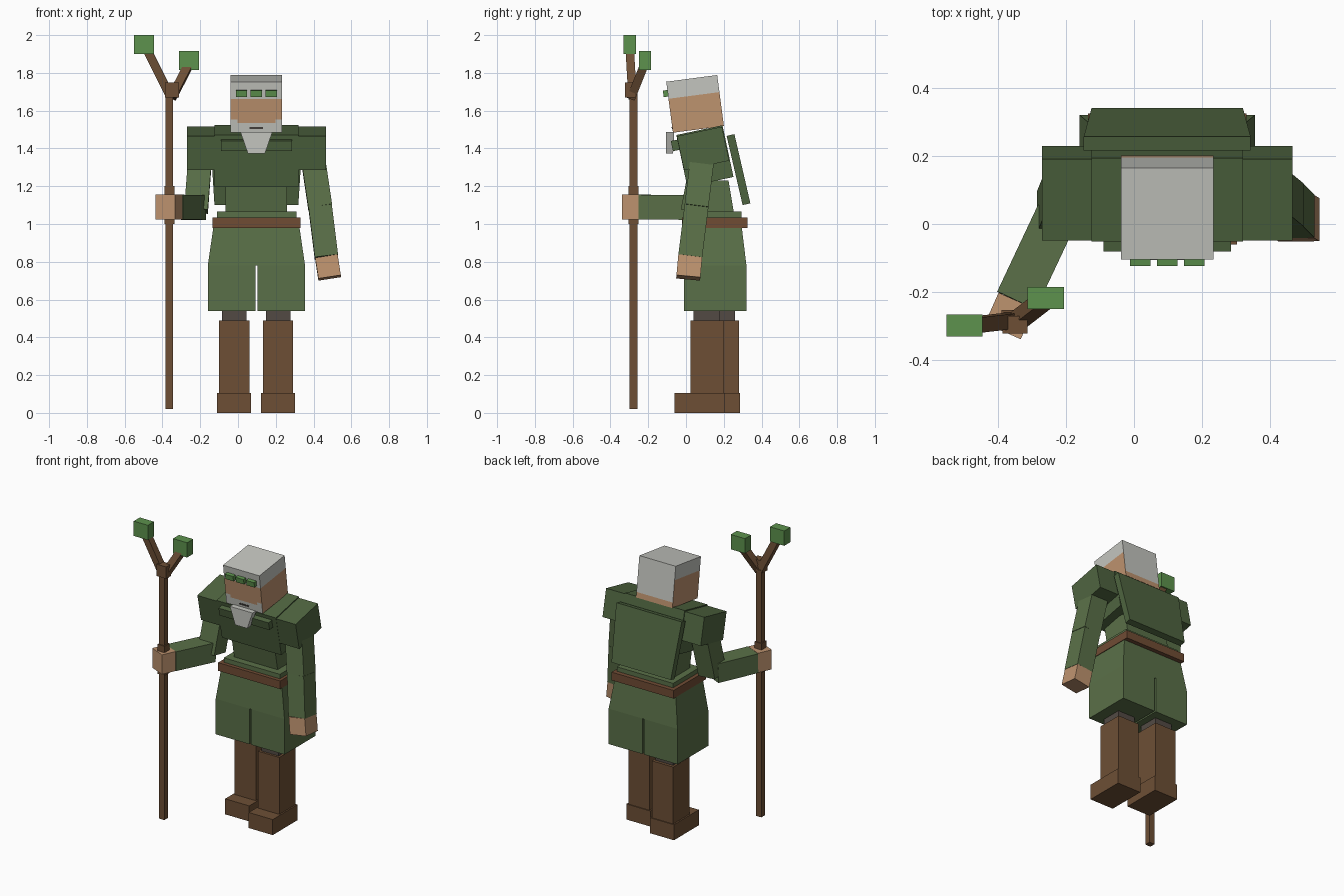
import bpy, bmesh, math
from mathutils import Vector, Matrix

if "Cube" in bpy.data.objects:
    bpy.data.objects.remove(bpy.data.objects["Cube"])


def material(name, rgb):
    def lin(c):
        c /= 255
        return c / 12.92 if c <= 0.04045 else ((c + 0.055) / 1.055) ** 2.4
    m = bpy.data.materials.new(name)
    m.diffuse_color = (*[lin(c) for c in rgb], 1)
    m.use_nodes = True
    m.node_tree.nodes["Principled BSDF"].inputs["Base Color"].default_value = m.diffuse_color
    return m


TUNIC = material("tunic green", (90, 112, 72))
CLOAK = material("cloak green", (79, 101, 64))
LEAF = material("leaf green", (93, 146, 77))
BROWN = material("leather brown", (109, 79, 53))
BELT = material("belt brown", (112, 76, 52))
SKIN = material("skin", (190, 147, 111))
HAIR = material("grey hair", (196, 197, 191))
SOCK = material("sock grey", (82, 74, 68))
DARK = material("mouth dark", (70, 66, 62))

CX = 0.0975  # middle of the body


def finish(name, bm, mats, matrix=None):
    if matrix is not None:
        bm.transform(matrix)
    bmesh.ops.recalc_face_normals(bm, faces=bm.faces)
    me = bpy.data.meshes.new(name)
    bm.to_mesh(me)
    bm.free()
    for m in mats:
        me.materials.append(m)
    ob = bpy.data.objects.new(name, me)
    bpy.context.collection.objects.link(ob)
    return ob


def loft(name, mat, rings, matrix=None):
    """Stack of rectangles, each given as (z, x0, x1, y0, y1)."""
    bm = bmesh.new()
    loops = [[bm.verts.new(p) for p in ((x0, y0, z), (x1, y0, z), (x1, y1, z), (x0, y1, z))]
             for z, x0, x1, y0, y1 in rings]
    bm.faces.new(loops[0])
    bm.faces.new(loops[-1])
    for a, b in zip(loops, loops[1:]):
        for i in range(4):
            j = (i + 1) % 4
            bm.faces.new((a[i], a[j], b[j], b[i]))
    return finish(name, bm, [mat], matrix)


def box(name, mat, x0, x1, y0, y1, z0, z1, matrix=None):
    return loft(name, mat, [(z0, x0, x1, y0, y1), (z1, x0, x1, y0, y1)], matrix)


def beam(name, mat, a, b, w, d, ref=(1, 0, 0)):
    """Square bar from a to b; w is measured along ref."""
    a, b = Vector(a), Vector(b)
    z = (b - a).normalized()
    y = z.cross(Vector(ref)).normalized()
    x = y.cross(z)
    m = Matrix((x, y, z)).transposed().to_4x4()
    m.translation = a
    return box(name, mat, -w / 2, w / 2, -d / 2, d / 2, 0, (b - a).length, m)


def lean(y, z, deg):
    return Matrix.Translation((CX, y, z)) @ Matrix.Rotation(math.radians(deg), 4, 'X')


# Legs, one stepping forward
for side, cx, dy in (("right", -0.02, 0.08), ("left", 0.212, 0.0)):
    box(side + "_boot_foot", BROWN, cx - .09, cx + .09, -.06 + dy, .206 + dy, 0, .105)
    box(side + "_boot_shaft", BROWN, cx - .08, cx + .08, .025 + dy, .2 + dy, .1, .49)
    box(side + "_sock", SOCK, cx - .065, cx + .065, .04 + dy, .18 + dy, .48, .6)

# Skirt with slit, belt and waist
loft("skirt_top", TUNIC, [(.78, -.16, .355, -.01, .32), (.985, -.13, .325, .005, .295)])
box("skirt_right", TUNIC, -.16, .092, -.01, .32, .54, .78)
box("skirt_left", TUNIC, .103, .355, -.01, .32, .54, .78)
box("belt", BELT, -.135, .33, -.02, .325, .98, 1.035)
box("waist", TUNIC, -.11, .31, .005, .295, 1.03, 1.065)

# Torso leaning forward
loft("lower_torso", TUNIC, [(1.05, -.065, .26, .055, .255), (1.23, -.065, .26, .02, .225)])
body = lean(.1, 1.36, 12)
box("upper_torso", CLOAK, -.2225, .2225, -.125, .125, -.14, .14, body)
box("collar", CLOAK, -.1875, .1875, -.16, -.1, .06, .115, body)

# Cape slab on the back
loft("cape", CLOAK, [(-.188, -.222, .222, -.021, .021), (.188, -.245, .245, -.021, .021)],
     lean(.278, 1.288, 13))

# Shoulder caps
for side, s in (("right", -1), ("left", 1)):
    x0, x1 = sorted((s * .22, s * .3675))
    box(side + "_shoulder", CLOAK, x0, x1, -.122, .122, -.092, .092, lean(.09, 1.4, 12))

# Hanging arm
sh, el, wr, tip = (.395, .088, 1.36), (.435, .055, 1.09), (.468, .022, .825), (.485, .012, .715)
beam("left_upper_arm", TUNIC, sh, el, .127, .127)
beam("left_forearm", TUNIC, el, wr, .124, .127)
beam("left_hand", SKIN, wr, tip, .12, .127)

# Bent arm holding the staff
beam("right_upper_arm", TUNIC, (-.2, .09, 1.36), (-.222, .035, 1.07), .125, .125)
beam("right_forearm", TUNIC, (-.225, .03, 1.087), (-.345, -.225, 1.09), .125, .13, (.91, -.41, 0))
beam("right_hand", SKIN, (-.345, -.225, 1.09), (-.385, -.315, 1.09), .115, .132, (.91, -.41, 0))

# Staff with forked top and leaf blocks
SX, SY = -.363, -.278
box("staff_shaft", BROWN, SX - .02, SX + .02, SY - .02, SY + .02, .02, 1.69)
box("staff_grip", BROWN, SX - .026, SX + .026, SY - .026, SY + .026, 1.0, 1.2)
box("staff_knob", BROWN, -.386, -.312, -.322, -.27, 1.67, 1.75)
beam("branch_right", BROWN, (-.355, -.283, 1.67), (-.485, -.298, 1.93), .045, .045)
beam("branch_left", BROWN, (-.35, -.29, 1.67), (-.262, -.222, 1.84), .045, .045)
box("leaf_right", LEAF, -.55, -.444, -.33, -.265, 1.9, 2.0)
box("leaf_left", LEAF, -.312, -.206, -.25, -.185, 1.815, 1.915)

# Head: hair, face and beard areas cut into one block
head = lean(.048, 1.636, 7.5)
bm = bmesh.new()
bmesh.ops.create_cube(bm, size=.272)
for co, no in [((0, 0, z), (0, 0, 1)) for z in (.045, -.065, -.085, -.1)] + \
              [((x, 0, 0), (1, 0, 0)) for x in (-.1, .1)]:
    bmesh.ops.bisect_plane(bm, geom=bm.verts[:] + bm.edges[:] + bm.faces[:],
                           plane_co=co, plane_no=no)
bm.normal_update()
for f in bm.faces:
    c, n = f.calc_center_median(), f.normal
    beard = n.y < -.5 and (c.z < -.085 or (abs(c.x) > .1 and c.z < -.065))
    back = n.y > .5 and c.z > -.1
    f.material_index = 1 if c.z > .045 or beard or back else 0
finish("head", bm, [SKIN, HAIR], head)

# Brow leaves, mouth and beard tip
for i in (-1, 0, 1):
    box("brow_leaf", LEAF, i * .079 - .03, i * .079 + .03, -.16, -.13, .057, .092, head)
box("mouth", DARK, -.036, .036, -.139, -.135, -.117, -.106, head)
loft("beard_tip", HAIR, [(1.373, CX - .045, CX + .045, -.105, -.068),
                         (1.488, CX - .085, CX + .085, -.105, -.062)])
